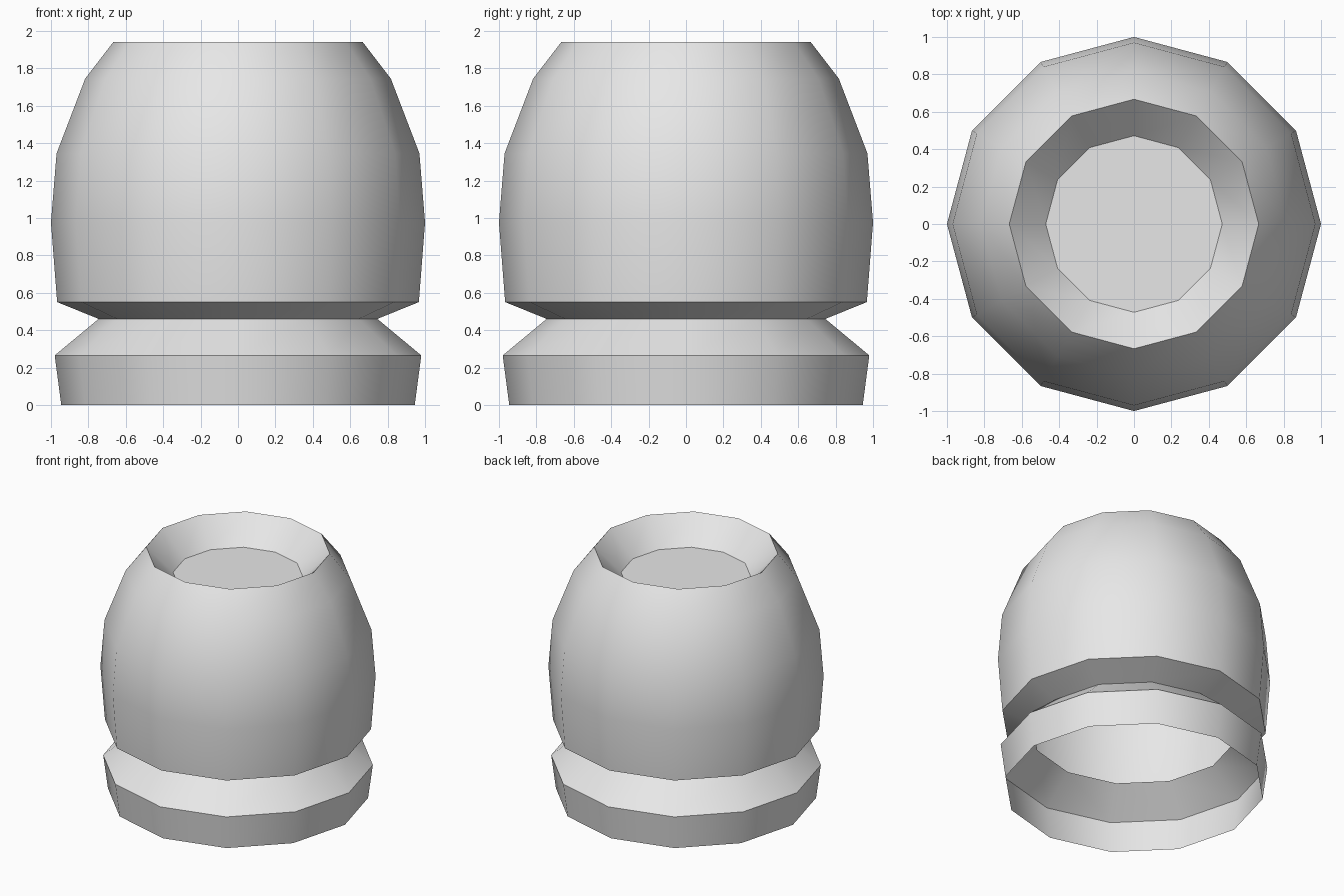
import bpy
import bmesh
from math import cos, sin, pi, radians

SIDES = 12

cube = bpy.data.objects.get("Cube")
if cube:
    bpy.data.objects.remove(cube, do_unlink=True)

grey = bpy.data.materials.new("plain_grey")
grey.use_nodes = True
grey.diffuse_color = (0.8, 0.8, 0.8, 1)
grey.node_tree.nodes["Principled BSDF"].inputs["Base Color"].default_value = (0.8, 0.8, 0.8, 1)


def lathe(name, profile, cap_end=False):
    """Turn a (radius, height) profile around z as an open sheet."""
    bm = bmesh.new()
    rings = []
    for r, z in profile:
        angles = [2 * pi * i / SIDES for i in range(SIDES)]
        rings.append([bm.verts.new((r * cos(a), r * sin(a), z)) for a in angles])
    for low, high in zip(rings, rings[1:]):
        for i in range(SIDES):
            j = (i + 1) % SIDES
            bm.faces.new((low[i], low[j], high[j], high[i]))
    if cap_end:
        bm.faces.new(rings[-1])
    mesh = bpy.data.meshes.new(name)
    bm.to_mesh(mesh)
    bm.free()
    mesh.materials.append(grey)
    obj = bpy.data.objects.new(name, mesh)
    bpy.context.collection.objects.link(obj)
    bpy.ops.object.select_all(action="DESELECT")
    obj.select_set(True)
    bpy.context.view_layer.objects.active = obj
    bpy.ops.object.shade_smooth_by_angle(angle=radians(40))
    return obj


# Hollow base collar, open underneath, narrowing to the neck
lathe("base_collar", [(0.945, 0), (0.98, 0.265), (0.745, 0.46)])

# Rounded hollow body flaring out from the neck
lathe("body_shell", [(0.745, 0.46), (0.967, 0.55), (1, 0.975), (0.97, 1.345),
                     (0.817, 1.745), (0.667, 1.94)])

# Tapered recess with a flat floor in the top
lathe("top_recess", [(0.667, 1.94), (0.472, 1.745)], cap_end=True)
